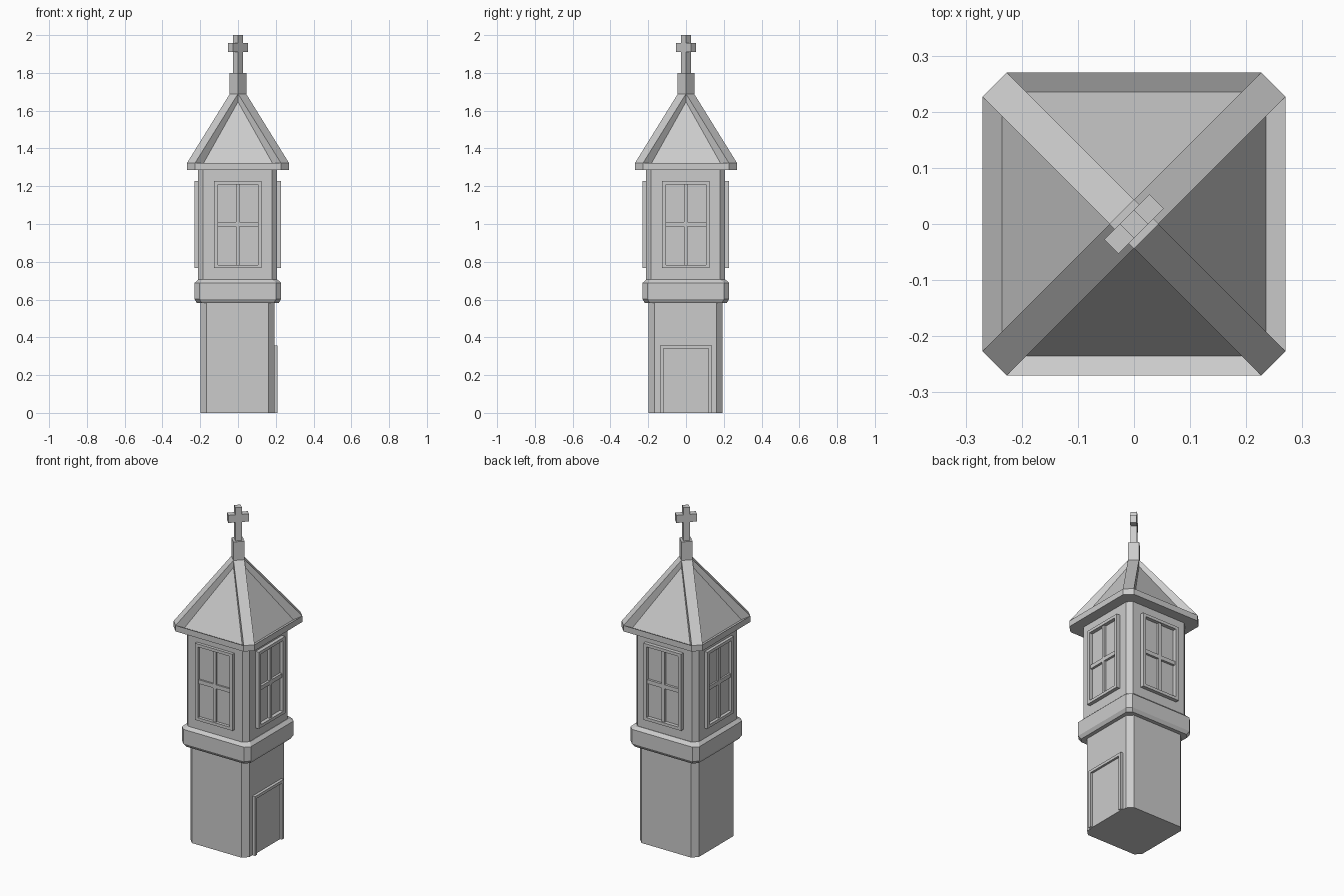
import bpy, bmesh
from math import radians, sqrt
from mathutils import Matrix, Vector

if "Cube" in bpy.data.objects:
    bpy.data.objects.remove(bpy.data.objects["Cube"])


def finish(name, bm, rot_deg=0, offset=(0, 0, 0)):
    bmesh.ops.recalc_face_normals(bm, faces=bm.faces)
    me = bpy.data.meshes.new(name)
    bm.to_mesh(me)
    bm.free()
    ob = bpy.data.objects.new(name, me)
    ob.rotation_euler.z = radians(rot_deg)
    ob.location = offset
    bpy.context.collection.objects.link(ob)
    return ob


def loft(name, levels, offset=(0, 0, 0)):
    """Stack of chamfered squares: (half width, corner chamfer, z)."""
    bm = bmesh.new()
    rings = []
    for h, c, z in levels:
        k = h - c
        pts = [(h, -k), (h, k), (k, h), (-k, h), (-h, k), (-h, -k), (-k, -h), (k, -h)]
        rings.append([bm.verts.new((x, y, z)) for x, y in pts])
    for a, b in zip(rings, rings[1:]):
        for i in range(8):
            j = (i + 1) % 8
            bm.faces.new((a[i], a[j], b[j], b[i]))
    bm.faces.new(rings[0][::-1])
    bm.faces.new(rings[-1])
    return finish(name, bm, offset=offset)


def boxes(name, spans, rot_deg=0, offset=(0, 0, 0)):
    """One object from boxes given as (x0, x1, y0, y1, z0, z1)."""
    bm = bmesh.new()
    for x0, x1, y0, y1, z0, z1 in spans:
        m = Matrix.Translation(((x0 + x1) / 2, (y0 + y1) / 2, (z0 + z1) / 2))
        m = m @ Matrix.Diagonal((x1 - x0, y1 - y0, z1 - z0, 1))
        bmesh.ops.create_cube(bm, size=1, matrix=m)
    return finish(name, bm, rot_deg, offset)


C = (-0.003, -0.003, 0)

# Pillar, moulded band and lantern room
loft("pillar", [(0.196, 0.031, 0), (0.196, 0.031, 0.60)], C)
loft("band", [(0.217, 0.026, 0.582), (0.229, 0.026, 0.602),
              (0.229, 0.026, 0.688), (0.21, 0.027, 0.706)], (-0.001, -0.001, 0))
loft("lantern_room", [(0.209, 0.027, 0.70), (0.209, 0.027, 1.295)], C)

# Four windows: raised frame plus cross bars
for side, rot in (("front", 0), ("right", 90), ("back", 180), ("left", 270)):
    d0, d1, bar = -0.229, -0.20, -0.221
    w, wi, z0, z1, t = 0.126, 0.106, 0.766, 1.228, 0.018
    boxes("window_" + side, [
        (-w, -wi, d0, d1, z0, z1), (wi, w, d0, d1, z0, z1),
        (-wi, wi, d0, d1, z0, z0 + t), (-wi, wi, d0, d1, z1 - t, z1),
        (-0.01, 0.01, bar, d1, z0 + t, z1 - t),
        (-wi, -0.01, bar, d1, 0.986, 1.01), (0.01, wi, bar, d1, 0.986, 1.01),
    ], rot, (-0.001, -0.001, 0))

# Door on the right side: frame and slightly recessed leaf
boxes("door", [
    (0.19, 0.21, -0.137, -0.118, 0, 0.357), (0.19, 0.21, 0.118, 0.137, 0, 0.357),
    (0.19, 0.21, -0.118, 0.118, 0.34, 0.357), (0.18, 0.197, -0.118, 0.118, 0, 0.34),
])

# Roof: eave with sunken rim, then pyramid panels
loft("roof", [(0.27, 0.043, 1.287), (0.27, 0.043, 1.323),
              (0.235, 0.04, 1.305), (0.002, 0.0005, 1.72)])

# Four raised hip ridges, profile drawn along the diagonal
for i in range(4):
    bm = bmesh.new()
    r, hw = 0.497 / sqrt(2), 0.0304
    prof = [(r, 1.29), (r, 1.323), (0.03, 1.69), (0, 1.69), (0, 1.29)]
    f = bm.faces.new([bm.verts.new((x, -hw, z)) for x, z in prof])
    ext = bmesh.ops.extrude_face_region(bm, geom=[f])
    moved = [v for v in ext["geom"] if isinstance(v, bmesh.types.BMVert)]
    bmesh.ops.translate(bm, verts=moved, vec=Vector((0, 2 * hw, 0)))
    finish("hip_ridge_%d" % (i + 1), bm, 45 + 90 * i)

# Finial block and cross, turned to the diagonal
boxes("finial", [(-0.031, 0.031, -0.031, 0.031, 1.66, 1.80)], 45)
s = 0.0178
boxes("cross", [(-s, s, -s, s, 1.79, 2.0),
                (-0.057, -s, -s, s, 1.911, 1.957),
                (s, 0.057, -s, s, 1.911, 1.957)], 45)
